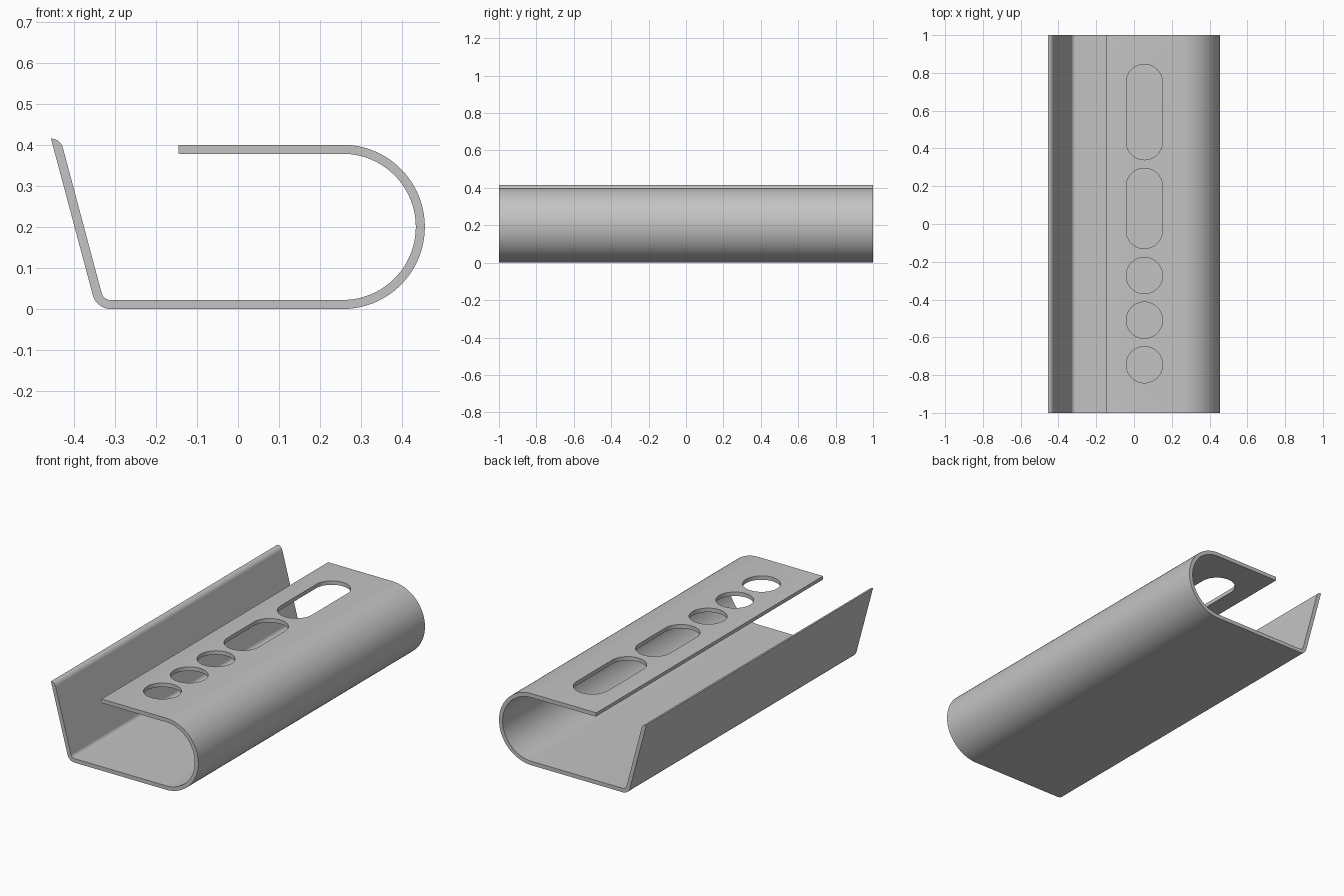
import bpy, bmesh
from math import cos, sin, radians, pi

cube = bpy.data.objects.get("Cube")
if cube:
    bpy.data.objects.remove(cube, do_unlink=True)

grey = bpy.data.materials.new("grey")
grey.use_nodes = True
grey.diffuse_color = (0.55, 0.55, 0.55, 1)
grey.node_tree.nodes["Principled BSDF"].inputs["Base Color"].default_value = (0.55, 0.55, 0.55, 1)


def arc(cx, cy, r, start, end, steps):
    """Points on an arc, angles in degrees."""
    angles = [radians(start + (end - start) * i / steps) for i in range(steps + 1)]
    return [(cx + r * cos(a), cy + r * sin(a)) for a in angles]


def extrude_outline(name, verts, offset):
    """Closed outline pushed along an offset into a solid."""
    bm = bmesh.new()
    face = bm.faces.new([bm.verts.new(v) for v in verts])
    out = bmesh.ops.extrude_face_region(bm, geom=[face])["geom"]
    bmesh.ops.translate(bm, vec=offset, verts=[g for g in out if isinstance(g, bmesh.types.BMVert)])
    bmesh.ops.recalc_face_normals(bm, faces=bm.faces)
    mesh = bpy.data.meshes.new(name)
    bm.to_mesh(mesh)
    bm.free()
    mesh.materials.append(grey)
    obj = bpy.data.objects.new(name, mesh)
    bpy.context.collection.objects.link(obj)
    return obj


# Bent sheet: lip edge, bend, floor, large round side, top shelf
thick, big, bend = 0.022, 0.2, 0.045
bend_x, side_x, shelf_x = -0.31, 0.255, -0.145
profile = arc(-0.4555, 0.385, 0.03, 90, 15, 10)[::-1]            # rounded lip edge
profile += arc(bend_x, bend, bend, 195, 270, 12)                 # outer bend
profile += arc(side_x, big, big, -90, 90, 64)                    # outer round side
profile += arc(shelf_x + 0.003, 2 * big - 0.003, 0.003, 90, 180, 3)
profile += arc(shelf_x + 0.003, 2 * big - thick + 0.003, 0.003, 180, 270, 3)
profile += arc(side_x, big, big - thick, 90, -90, 64)            # inner round side
profile += arc(bend_x, bend, bend - thick, 270, 195, 12)         # inner bend
holder = extrude_outline("bent_sheet_holder", [(x, -1, z) for x, z in profile], (0, 2, 0))

# Slots and round holes through the top shelf
hole_x, hole_r = 0.055, 0.096
holes = [(0.34, 0.845), (-0.13, 0.295)]
holes += [(y - hole_r, y + hole_r) for y in (-0.273, -0.509, -0.745)]
for low, high in holes:
    outline = arc(hole_x, high - hole_r, hole_r, 0, 180, 32)
    lower = arc(hole_x, low + hole_r, hole_r, 180, 360, 32)
    outline += lower if high - low > 2 * hole_r + 0.01 else lower[1:-1]
    cutter = extrude_outline("hole_cutter", [(x, y, 0.33) for x, y in outline], (0, 0, 0.12))
    cutter.hide_render = True
    mod = holder.modifiers.new("hole", "BOOLEAN")
    mod.operation, mod.solver, mod.object = "DIFFERENCE", "EXACT", cutter
    bpy.ops.object.select_all(action="DESELECT")
    holder.select_set(True)
    bpy.context.view_layer.objects.active = holder
    bpy.ops.object.modifier_apply(modifier=mod.name)
    bpy.data.objects.remove(cutter, do_unlink=True)

bpy.ops.object.shade_smooth_by_angle(angle=radians(30))
